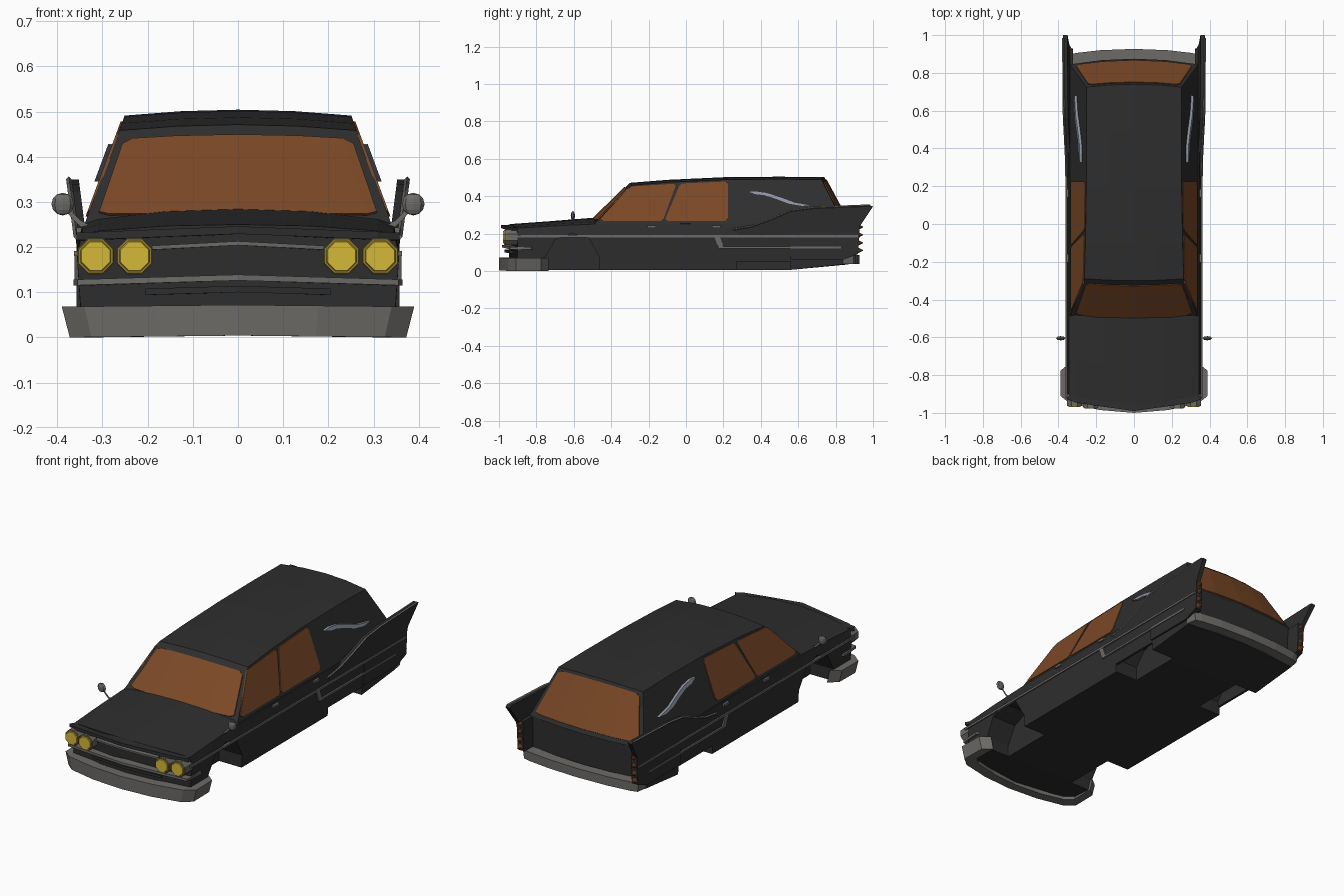
import bpy, bmesh, math
from mathutils import Matrix, Vector

if "Cube" in bpy.data.objects:
    bpy.data.objects.remove(bpy.data.objects["Cube"])


def material(name, r, g, b):
    m = bpy.data.materials.new(name)
    m.diffuse_color = (r, g, b, 1)
    m.use_nodes = True
    m.node_tree.nodes["Principled BSDF"].inputs["Base Color"].default_value = m.diffuse_color
    return m


BLACK = material("black paint", 0.027, 0.027, 0.027)
CHROME = material("dull chrome", 0.15, 0.145, 0.135)
GLASS = material("amber glass", 0.2, 0.066, 0.02)
YELLOW = material("yellow lamp", 0.66, 0.48, 0.04)
GOLD = material("dark gold", 0.28, 0.2, 0.025)
SILVER = material("blue silver", 0.27, 0.3, 0.36)


def finish(name, bm, mat):
    bmesh.ops.remove_doubles(bm, verts=bm.verts, dist=1e-5)
    bmesh.ops.recalc_face_normals(bm, faces=bm.faces)
    me = bpy.data.meshes.new(name)
    bm.to_mesh(me)
    bm.free()
    me.materials.append(mat)
    ob = bpy.data.objects.new(name, me)
    bpy.context.collection.objects.link(ob)
    return ob


def loft(name, rows, mat, caps=True):
    """Skin a list of closed rings."""
    bm = bmesh.new()
    vs = [[bm.verts.new(p) for p in r] for r in rows]
    n = len(rows[0])
    for a, b in zip(vs, vs[1:]):
        for i in range(n):
            j = (i + 1) % n
            bm.faces.new((a[i], a[j], b[j], b[i]))
    if caps:
        bm.faces.new(vs[0])
        bm.faces.new(vs[-1])
    return finish(name, bm, mat)


def side_plate(name, pts, x_in, x_out, mat, lean=0.0, z_ref=0.0):
    """Mirrored pair of side prisms from a (y, z) outline, x leaning with z."""
    bm = bmesh.new()
    for s in (-1, 1):
        a, b = ([bm.verts.new((s * (x + lean * (z - z_ref)), y, z)) for y, z in pts]
                for x in (x_in, x_out))
        bm.faces.new(a)
        bm.faces.new(b)
        for i in range(len(pts)):
            j = (i + 1) % len(pts)
            bm.faces.new((a[i], a[j], b[j], b[i]))
    return finish(name, bm, mat)


def box_yz(y0, y1, z0, z1):
    return [(y0, z0), (y1, z0), (y1, z1), (y0, z1)]


def ribbon(name, half, z0, z1, thick, mat, bottom=1.0, rise=0.0):
    """Bar following a mirrored plan path given from the centre outwards."""
    rows = []
    w = half[-1][0]
    for x, y in [(-x, y) for x, y in half[:0:-1]] + half:
        up = rise * (1 - abs(x) / w)
        xi, yi = x * (1 - thick / 0.4), y * (1 - thick)
        rows.append([(x * bottom, y, z0 + up), (x, y, z1 + up),
                     (xi, yi, z1 + up), (xi * bottom, yi, z0 + up)])
    return loft(name, rows, mat)


def cones(name, places, r1, r2, depth, sides, mat):
    """Mirrored cones or cylinders along y; places are (x, y, z)."""
    bm = bmesh.new()
    for x, y, z in places:
        for s in (-1, 1):
            m = (Matrix.Translation((s * x, y, z)) @ Matrix.Rotation(-math.pi / 2, 4, 'X')
                 @ Matrix.Rotation(math.pi / sides, 4, 'Z'))
            bmesh.ops.create_cone(bm, cap_ends=True, segments=sides, radius1=r1,
                                  radius2=r2, depth=depth, matrix=m)
    return finish(name, bm, mat)


def rods(name, path, radius, mat):
    """Mirrored pair of thin rods along a path."""
    rows = []
    for p in path:
        rows.append([Vector(p) + Vector((radius * math.cos(a), 0, radius * math.sin(a)))
                     for a in (0, math.pi / 2, math.pi, 3 * math.pi / 2)])
    for s, side in ((-1, "left"), (1, "right")):
        loft(side + "_" + name, [[(s * v.x, v.y, v.z) for v in r] for r in rows], mat)


# Lower body with hood
rows = []
for y, bow, zb, zs, zt in [(-0.90, -0.05, 0.02, 0.228, 0.25), (-0.72, -0.02, 0.005, 0.24, 0.265),
                           (-0.50, 0, 0.005, 0.25, 0.284), (0.0, 0, 0.005, 0.252, 0.26),
                           (0.55, 0, 0.005, 0.25, 0.255), (0.84, 0.03, 0.035, 0.25, 0.255)]:
    half = [(0, zb), (0.345, zb), (0.357, 0.185), (0.345, zs),
            (0.31, zs + 0.35 * (zt - zs)), (0.16, zs + 0.85 * (zt - zs)), (0, zt)]
    ring = half + [(-x, z) for x, z in half[-2:0:-1]]
    rows.append([(x, y + bow * (1 - (x / 0.357) ** 2), z) for x, z in ring])
body = loft("lower_body", rows, BLACK)

# Wheel wells
front_arch = [(-0.755, -0.1), (-0.755, 0.07), (-0.70, 0.165), (-0.61, 0.202),
              (-0.52, 0.175), (-0.462, 0.07), (-0.462, -0.1)]
rear_arch = [(0.27, -0.1), (0.27, 0.08), (0.33, 0.15), (0.415, 0.18),
             (0.50, 0.15), (0.56, 0.08), (0.56, -0.1)]
for pts, x0, x1 in [(front_arch, 0.21, 0.5), (rear_arch, 0.21, 0.335),
                    (box_yz(0.27, 0.56, -0.1, 0.05), 0.30, 0.5)]:
    cutter = side_plate("wheel_well_cutter", pts, x0, x1, BLACK)
    cutter.hide_render = True
    mod = body.modifiers.new("well", 'BOOLEAN')
    mod.operation, mod.solver, mod.object = 'DIFFERENCE', 'EXACT', cutter
    bpy.context.view_layer.objects.active = body
    bpy.ops.object.modifier_apply(modifier="well")
    bpy.data.objects.remove(cutter)

# Cabin: planar leaning sides, bowed front and rear
LEAN = -0.37
ROOF = [(-0.29, 0.458), (-0.1, 0.474), (0.2, 0.488), (0.5, 0.491), (0.725, 0.488)]
ENDS = {"front": (-0.49, -0.035, -0.29, -0.01, 0.458),
        "rear": (0.845, 0.03, 0.725, 0.015, 0.488)}
US = (-1, -0.5, 0, 0.5, 1)


def side_x(z):
    return 0.34 + LEAN * (z - 0.25)


def end_point(end, u, t):
    y0, b0, y1, b1, zt = ENDS[end]
    z = 0.25 + t * (zt - 0.25)
    k = 1 - u * u
    return Vector((u * side_x(z), (1 - t) * (y0 + b0 * k) + t * (y1 + b1 * k),
                   z + 0.013 * k * t))


def base_row(end):
    r = [end_point(end, u, 0) for u in US]
    return [r[0]] + r + [r[-1]]


rows = [base_row("front")]
for i, (y, z) in enumerate(ROOF):
    end = {0: "front", len(ROOF) - 1: "rear"}.get(i)
    if end:
        top = [end_point(end, u, 1) for u in US]
        yb = ENDS[end][0]
    else:
        top = [Vector((u * side_x(z), y, z + 0.013 * (1 - u * u))) for u in US]
        yb = y
    rows.append([Vector((-0.34, yb, 0.25))] + top + [Vector((0.34, yb, 0.25))])
rows.append(base_row("rear"))
loft("cabin", rows, BLACK, caps=False)

# Windshield and rear window
for name, end, t0, t1, s in [("windshield", "front", 0.1, 0.89, -1), ("rear_window", "rear", 0.08, 0.94, 1)]:
    out, back = Vector((0, s * 0.004, 0.003)), Vector((0, -s * 0.002, -0.002))
    rows = []
    for u, c in [(-0.93, 0.05), (-0.86, 0), (-0.5, 0), (0, 0), (0.5, 0), (0.86, 0), (0.93, 0.05)]:
        a, b = end_point(end, u, t0 + c / 2), end_point(end, u, t1 - c)
        rows.append([a + out, b + out, b + back, a + back])
    loft(name, rows, GLASS)

# Side windows
for name, pts in [("front_side_window", [(-0.455, 0.28), (-0.44, 0.268), (-0.135, 0.268), (-0.12, 0.28),
                                         (-0.055, 0.455), (-0.065, 0.466), (-0.29, 0.452), (-0.315, 0.44)]),
                  ("rear_side_window", [(-0.11, 0.28), (-0.1, 0.268), (0.21, 0.268), (0.225, 0.285),
                                        (0.225, 0.465), (0.21, 0.478), (-0.02, 0.468), (-0.035, 0.458)])]:
    side_plate(name, pts, 0.337, 0.344, GLASS, LEAN, 0.25)

# Decorative bars on the rear panels
side_plate("panel_scroll", [(0.325, 0.425), (0.37, 0.428), (0.43, 0.42), (0.5, 0.398), (0.58, 0.368), (0.68, 0.35),
                            (0.62, 0.345), (0.55, 0.357), (0.48, 0.383), (0.42, 0.402), (0.37, 0.408)],
           0.338, 0.353, SILVER, LEAN, 0.25)

# Tail fins and rear quarter panels
edge = [(0.25, 0.222), (0.35, 0.238), (0.45, 0.275), (0.56, 0.322), (0.68, 0.338), (0.985, 0.35)]
side_plate("tail_fin", edge + [(1.0, 0.345), (0.93, 0.24), (0.925, 0.18), (0.3, 0.18)],
           0.333, 0.357, BLACK, 0.13, 0.2)
side_plate("quarter_panel", [(0.56, 0.06), (0.84, 0.06), (0.92, 0.09), (0.928, 0.2), (0.925, 0.25), (0.56, 0.25)],
           0.322, 0.358, BLACK)
rods("fin_edge_trim", [(0.355 + 0.13 * (z - 0.2), y, z) for y, z in edge], 0.006, CHROME)

# Side trim
side_plate("side_strip", box_yz(-0.92, 0.92, 0.18, 0.191), 0.35, 0.363, CHROME)
side_plate("slanted_trim", [(0.15, 0.185), (0.18, 0.185), (0.205, 0.12), (0.175, 0.12)], 0.345, 0.362, CHROME)
side_plate("lower_side_strip", box_yz(0.18, 0.83, 0.12, 0.13), 0.345, 0.362, CHROME)
side_plate("door_handle", [(-0.205, 0.23), (-0.16, 0.23), (-0.16, 0.243), (-0.205, 0.243)], 0.34, 0.358, CHROME)
side_plate("rear_door_handle", box_yz(0.14, 0.185, 0.23, 0.243), 0.34, 0.358, CHROME)

# Nose: hood lip, grille strips, bumper
nose = [(0, -0.99), (0.2, -0.962), (0.31, -0.945), (0.357, -0.925)]
ribbon("hood_lip", nose, 0.215, 0.232, 0.12, BLACK, rise=0.014)
ribbon("grille_strip", [(0, -0.978), (0.1, -0.966), (0.19, -0.95)], 0.194, 0.203, 0.04, CHROME, rise=0.01)
ribbon("grille_bar", [(0, -0.985), (0.2, -0.96), (0.355, -0.94), (0.364, -0.83)], 0.115, 0.128, 0.06,
       CHROME, rise=0.011)
ribbon("lower_grille_panel", [(0, -0.97), (0.205, -0.945)], 0.094, 0.108, 0.06, BLACK, rise=0.006)
ribbon("front_bumper", [(0, -1.0), (0.18, -0.985), (0.34, -0.95), (0.39, -0.91), (0.388, -0.775)],
       0.0, 0.068, 0.05, CHROME, bottom=0.955, rise=0.004)

# Headlights
lamps = [(0.315, -0.93, 0.18), (0.229, -0.94, 0.18)]
cones("headlight_housing", lamps, 0.044, 0.044, 0.06, 8, CHROME)
cones("headlight_ring", [(x, y - 0.031, z) for x, y, z in lamps], 0.041, 0.043, 0.006, 8, GOLD)
cones("headlight_lens", [(x, y - 0.035, z) for x, y, z in lamps], 0.034, 0.037, 0.006, 8, YELLOW)

# Tail: bumper and pointed lights
ribbon("rear_bumper", [(0, 0.927), (0.18, 0.92), (0.31, 0.905), (0.345, 0.895), (0.355, 0.84)],
       0.038, 0.086, 0.06, CHROME, bottom=0.98)
cones("tail_light", [(0.341, 0.932, z) for z in (0.235, 0.193, 0.15, 0.11)], 0.017, 0.003, 0.026, 8, GLASS)

# Fender mirrors
rods("mirror_stalk", [(0.335, -0.605, 0.245), (0.35, -0.605, 0.253), (0.385, -0.605, 0.29)], 0.007, CHROME)
bm = bmesh.new()
for s in (-1, 1):
    bmesh.ops.create_uvsphere(bm, u_segments=8, v_segments=6, radius=0.025,
                              matrix=Matrix.Translation((s * 0.388, -0.605, 0.295)) @ Matrix.Diagonal((1, 0.45, 1, 1)))
finish("mirror_heads", bm, CHROME)
